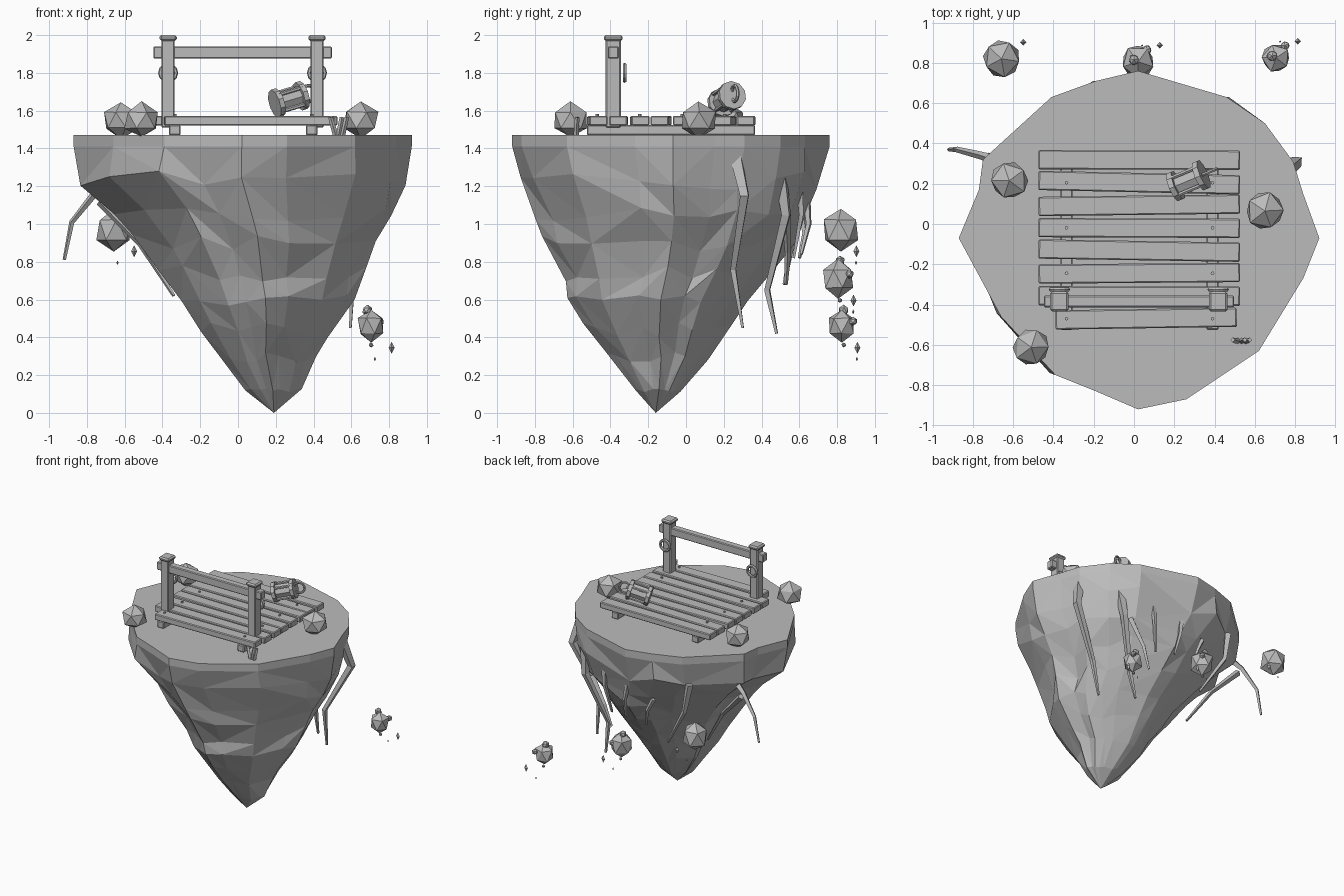
import bpy
import bmesh
import random
from math import pi, cos, sin, radians
from mathutils import Matrix, Vector

random.seed(11)
cube = bpy.data.objects.get("Cube")
if cube:
    bpy.data.objects.remove(cube, do_unlink=True)

stone_grey = bpy.data.materials.new("stone_grey")
stone_grey.use_nodes = True
stone_grey.diffuse_color = (.5, .5, .5, 1)
stone_grey.node_tree.nodes["Principled BSDF"].inputs["Base Color"].default_value = (.5, .5, .5, 1)


def finish(name, bm, matrix=Matrix()):
    """Turn a bmesh into a flat shaded object."""
    bmesh.ops.recalc_face_normals(bm, faces=bm.faces)
    for face in bm.faces:
        face.smooth = False
    mesh = bpy.data.meshes.new(name)
    bm.to_mesh(mesh)
    bm.free()
    mesh.materials.append(stone_grey)
    obj = bpy.data.objects.new(name, mesh)
    obj.matrix_world = matrix
    bpy.context.collection.objects.link(obj)
    return obj


def box(name, centre, size, turn=0, bevel=.006):
    bm = bmesh.new()
    bmesh.ops.create_cube(bm, size=1, matrix=Matrix.Diagonal((*size, 1)))
    bmesh.ops.bevel(bm, geom=bm.edges[:], offset=bevel, segments=1, affect="EDGES")
    return finish(name, bm, Matrix.Translation(centre) @ Matrix.Rotation(turn, 4, "Z"))


def drum(name, radius, depth, sides, matrix):
    bm = bmesh.new()
    bmesh.ops.create_cone(bm, cap_ends=True, segments=sides, radius1=radius, radius2=radius, depth=depth)
    return finish(name, bm, matrix)


def ring(name, major, minor, matrix):
    """Torus lying in its local xy plane."""
    bpy.ops.mesh.primitive_torus_add(major_segments=12, minor_segments=6,
                                     major_radius=major, minor_radius=minor)
    obj = bpy.context.object
    obj.name = name
    obj.matrix_world = matrix
    obj.data.materials.append(stone_grey)


def rock(name, centre, radius, stretch=1, rough=.07):
    bm = bmesh.new()
    bmesh.ops.create_icosphere(bm, subdivisions=1, radius=radius)
    for v in bm.verts:
        v.co *= 1 + random.uniform(-rough, rough)
        v.co.z *= stretch
    turn = Matrix.Rotation(random.uniform(0, pi), 4, "Z")
    return finish(name, bm, Matrix.Translation(centre) @ turn)


def shard(name, centre, radius):
    bm = bmesh.new()
    bmesh.ops.create_uvsphere(bm, u_segments=4, v_segments=2, radius=radius)
    bmesh.ops.scale(bm, vec=(1, 1, 2), verts=bm.verts)
    return finish(name, bm, Matrix.Translation(centre))


def tapered(name, points, start, end):
    """Four sided strand thinning along a path."""
    curve = bpy.data.curves.new(name, "CURVE")
    curve.dimensions = "3D"
    curve.bevel_depth = 1
    curve.bevel_resolution = 0
    curve.use_fill_caps = True
    line = curve.splines.new("POLY")
    line.points.add(len(points) - 1)
    for i, (point, co) in enumerate(zip(line.points, points)):
        point.co = (*co, 1)
        point.radius = start + (end - start) * i / (len(points) - 1)
    helper = bpy.data.objects.new(name + "_path", curve)
    bpy.context.collection.objects.link(helper)
    mesh = bpy.data.meshes.new_from_object(helper)
    bpy.data.objects.remove(helper, do_unlink=True)
    bm = bmesh.new()
    bm.from_mesh(mesh)
    return finish(name, bm)


# Floating island: one outline shrunk through rings down to an off-centre tip
outline = [(.02, .76), (.46, .63), (.65, .5), (.79, .31), (.84, .15), (.92, -.07),
           (.84, -.27), (.62, -.63), (.26, -.87), (.02, -.92), (-.19, -.83), (-.39, -.75),
           (-.66, -.46), (-.87, -.07), (-.77, .17), (-.75, .32), (-.41, .63), (-.19, .71)]
# Height, then x and y limits of each ring
levels = [(1.47, -.87, .92, -.92, .76), (1.41, -.87, .92, -.92, .76),
          (1.23, -.87, .92, -.87, .72), (1.06, -.68, .84, -.81, .67),
          (.9, -.52, .74, -.74, .57), (.74, -.4, .66, -.67, .46),
          (.58, -.3, .6, -.61, .33), (.44, -.2, .51, -.52, .23),
          (.3, -.11, .41, -.41, .14), (.12, .04, .33, -.27, -.02)]
top_box = levels[0]
count = len(outline)
# Gullies run down the columns between the outermost ones
gully = [1 if i in (0, 5, 9, 13) else random.uniform(.9, 1.02) for i in range(count)]
bm = bmesh.new()
rings = []
for n, (z, x0, x1, y0, y1) in enumerate(levels):
    loop = []
    middle = Vector(((x0 + x1) / 2, (y0 + y1) / 2, z))
    for i, (x, y) in enumerate(outline):
        u = (x - top_box[1]) / (top_box[2] - top_box[1])
        v = (y - top_box[3]) / (top_box[4] - top_box[3])
        co = Vector((x0 + u * (x1 - x0), y0 + v * (y1 - y0), z))
        if n > 1:
            depth = n / len(levels)
            co = middle + (co - middle) * (1 + (gully[i] - 1) * depth * 1.5) * random.uniform(.97, 1.02)
            # Slide along the slope, so that the rings do not read as bands
            slide = random.uniform(-.05, .05) * min(1, z * 2)
            co += Vector((co.x - .19, co.y + .16, z)) * slide / z
        loop.append(bm.verts.new(co))
    rings.append(loop)
bm.faces.new(rings[0])
for n, (upper, lower) in enumerate(zip(rings, rings[1:])):
    for i in range(count):
        j = (i + 1) % count
        a, b, c, d = upper[i], upper[j], lower[j], lower[i]
        if n == 0:
            bm.faces.new((a, b, c, d))
        elif random.random() < .5:
            bm.faces.new((a, b, c))
            bm.faces.new((a, c, d))
        else:
            bm.faces.new((a, b, d))
            bm.faces.new((b, c, d))
tip = bm.verts.new((.19, -.16, 0))
for i in range(count):
    bm.faces.new((rings[-1][i], rings[-1][(i + 1) % count], tip))
finish("island", bm)

# Deck: two beams, eight slightly skewed planks and bolts on every second plank
beam_xs = (-.335, .39)
for x in beam_xs:
    box("deck_beam", (x, -.08, 1.497), (.06, .89, .055))
for row, skew in enumerate((-.003, -.022, .012, -.004, -.016, .008, -.003, .015)):
    y = .318 - row * .1125
    last = row == 7
    box("plank", (.06 if last else .026, y, 1.547), (.9 if last else 1, .096, .05), skew)
    if row % 2:
        for x in beam_xs:
            drum("bolt", .009, .02, 8, Matrix.Translation((x, y, 1.572)))

# Railing with caps and hanging rings
post_y = -.385
for x in (-.37, .418):
    box("post", (x, post_y, 1.745), (.07, .08, .47))
    box("post_cap", (x, post_y, 1.985), (.092, .1, .03), bevel=.01)
    ring("post_ring", .042, .011, Matrix.Translation((x, -.325, 1.8)) @ Matrix.Rotation(pi / 2, 4, "X"))
box("rail", (.025, post_y, 1.908), (.945, .058, .065))

# Lantern lying on its side
lantern = Matrix.Translation((.27, .215, 1.66)) @ Vector((1, .42, .3)).to_track_quat("Z", "Y").to_matrix().to_4x4()
drum("lantern_glass", .055, .15, 8, lantern)
for side in (-1, 1):
    drum("lantern_plate", .077, .028, 10, lantern @ Matrix.Translation((0, 0, side * .072)))
for k in range(4):
    angle = radians(90 * k + 45)
    drum("lantern_bar", .011, .14, 6, lantern @ Matrix.Translation((.064 * cos(angle), .064 * sin(angle), 0)))
ring("lantern_handle", .042, .009, lantern @ Matrix.Translation((0, 0, .115)) @ Matrix.Rotation(pi / 2, 4, "Y"))

# Boulders on the grass
for x, y in ((-.62, .215), (-.51, -.612), (.65, .065)):
    rock("boulder", (x, y, 1.55), .1, .95)

# Small sprout at the front edge
for x, lean in ((.52, -.03), (.53, .02), (.55, .025)):
    tapered("sprout", [(x, -.58, 1.46), (x + lean * .6, -.58, 1.52), (x + lean, -.575, 1.565)], .015, .012)

# Floating rocks with drifting shards; the smaller two carry knobs
for x, y, z, r in ((-.658, .82, .97, .1), (.02, .805, .71, .088), (.705, .825, .46, .077)):
    rock("floating_rock", (x, y, z), r, 1.18)
    if r < .09:
        rock("rock_knob", (x - .02, y + .01, z + r * 1.08), .028)
        rock("rock_knob", (x + .045, y + .06, z + .025), .024)
        rock("rock_knob", (x, y + .01, z - r * 1.3), .013)
    shard("drifting_shard", (x + .108, y + .082, z - .115), .016)
    shard("drifting_chip", (x + .02, y + .08, z - .175), .006)

# Roots hanging from the right, back and left flanks: start thickness, then path
roots = [
    (.042, [(.75, .26, 1.37), (.81, .31, 1.15), (.61, .25, .76), (.595, .3, .45)]),
    (.04, [(.56, .5, 1.27), (.54, .53, 1.05), (.4, .43, .65), (.39, .48, .42)]),
    (.03, [(-.43, .57, 1.23), (-.39, .58, 1), (-.2, .52, .68)]),
    (.025, [(-.7, .32, 1.2), (-.76, .34, 1.16), (-.88, .37, 1.01), (-.92, .37, .81)]),
    (.025, [(-.73, .33, 1.12), (-.52, .27, .9), (-.34, .2, .62)]),
    (.022, [(.08, .64, 1.12), (.1, .65, 1), (.12, .61, .84)]),
    (.02, [(-.14, .62, 1.05), (-.09, .63, .95), (-.06, .6, .82)]),
    (.025, [(.48, .53, 1.05), (.36, .54, .85), (.3, .53, .68)]),
    (.025, [(.32, .6, 1.22), (.31, .61, 1.05), (.27, .57, .82)]),
]
for thick, path in roots:
    tapered("root", path, thick, .009)
